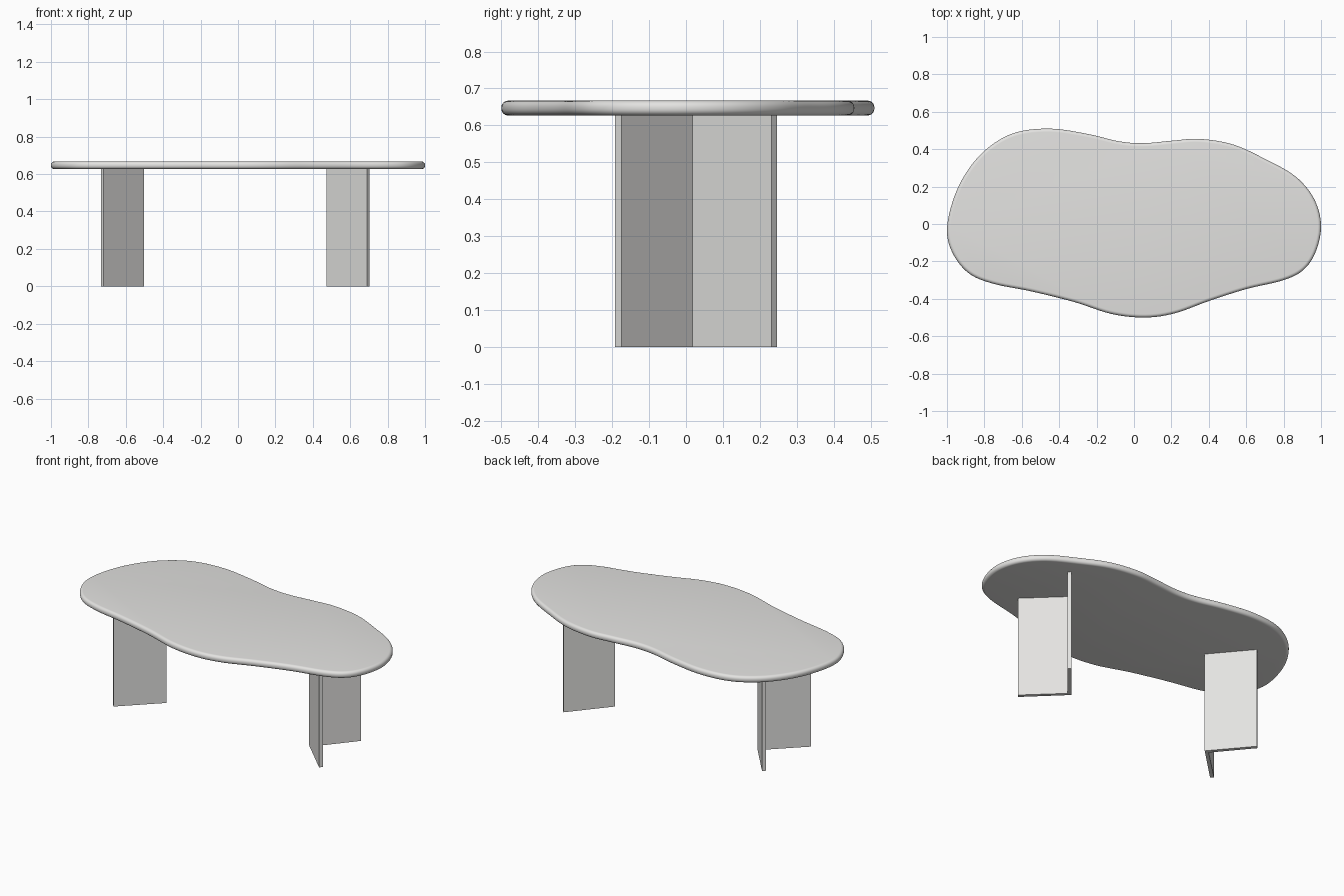
import bpy, bmesh, math
from mathutils import Vector

if "Cube" in bpy.data.objects:
    bpy.data.objects.remove(bpy.data.objects["Cube"])

mat = bpy.data.materials.new("warm light grey")
mat.diffuse_color = (0.77, 0.765, 0.75, 1)
mat.use_nodes = True
mat.node_tree.nodes["Principled BSDF"].inputs["Base Color"].default_value = mat.diffuse_color


def loft(name, rings):
    """Skin a stack of matching closed rings and cap both ends."""
    bm = bmesh.new()
    vs = [[bm.verts.new(p) for p in r] for r in rings]
    n = len(vs[0])
    for a, b in zip(vs, vs[1:]):
        for i in range(n):
            j = (i + 1) % n
            bm.faces.new((a[i], a[j], b[j], b[i]))
    bm.faces.new(vs[0])
    bm.faces.new(vs[-1])
    bmesh.ops.recalc_face_normals(bm, faces=bm.faces)
    me = bpy.data.meshes.new(name)
    bm.to_mesh(me)
    bm.free()
    me.materials.append(mat)
    ob = bpy.data.objects.new(name, me)
    bpy.context.collection.objects.link(ob)
    return ob


def smooth_loop(pts, steps):
    """Closed Catmull-Rom curve through the points."""
    out, n = [], len(pts)
    for i in range(n):
        a, b, c, d = (Vector(pts[(i + k) % n]) for k in (-1, 0, 1, 2))
        for s in range(steps):
            t = s / steps
            out.append(0.5 * (2 * b + (c - a) * t + (2 * a - 5 * b + 4 * c - d) * t ** 2
                              + (3 * b - a - 3 * c + d) * t ** 3))
    return out


# Tabletop: wavy organic outline, clockwise from the left end
outline = smooth_loop([
    (-1.0, -0.04), (-0.97, 0.12), (-0.90, 0.27), (-0.79, 0.40), (-0.64, 0.487),
    (-0.45, 0.51), (-0.25, 0.482), (-0.08, 0.442), (0.05, 0.432), (0.20, 0.445),
    (0.35, 0.455), (0.53, 0.425), (0.70, 0.348), (0.86, 0.257), (0.96, 0.14),
    (1.0, 0.0), (0.975, -0.14), (0.91, -0.242), (0.80, -0.30), (0.60, -0.348),
    (0.40, -0.412), (0.22, -0.477), (0.06, -0.50), (-0.12, -0.481), (-0.32, -0.417),
    (-0.55, -0.36), (-0.75, -0.32), (-0.88, -0.266), (-0.965, -0.165)], 6)
n = len(outline)
inward = []
for i in range(n):
    t = (outline[(i + 1) % n] - outline[i - 1]).normalized()
    inward.append(Vector((t.y, -t.x)))

# Rounded edge profile: (inset, height) pairs from underside to top
Z0, Z1, R = 0.627, 0.667, 0.018
arc = [k / 6 * math.pi / 2 for k in range(7)]
profile = [(R - R * math.sin(a), Z0 + R - R * math.cos(a)) for a in arc]
profile += [(R - R * math.cos(a), Z1 - R + R * math.sin(a)) for a in arc]
top = loft("tabletop", [[(*(p + q * inset), z) for p, q in zip(outline, inward)]
                        for inset, z in profile])
bpy.context.view_layer.objects.active = top
top.select_set(True)
bpy.ops.object.shade_smooth_by_angle(angle=math.radians(35))

# Legs: V-shaped panels opening outwards, mirrored left and right
vee = [(0.473, 0.019), (0.69, -0.192), (0.704, -0.175),
       (0.503, 0.018), (0.681, 0.232), (0.665, 0.247)]
MID = -0.0145
for name, side in (("right_leg", 1), ("left_leg", -1)):
    foot = [(MID + side * (x - MID), y) for x, y in vee]
    loft(name, [[(x, y, z) for x, y in foot] for z in (0, Z0 + 0.002)])
